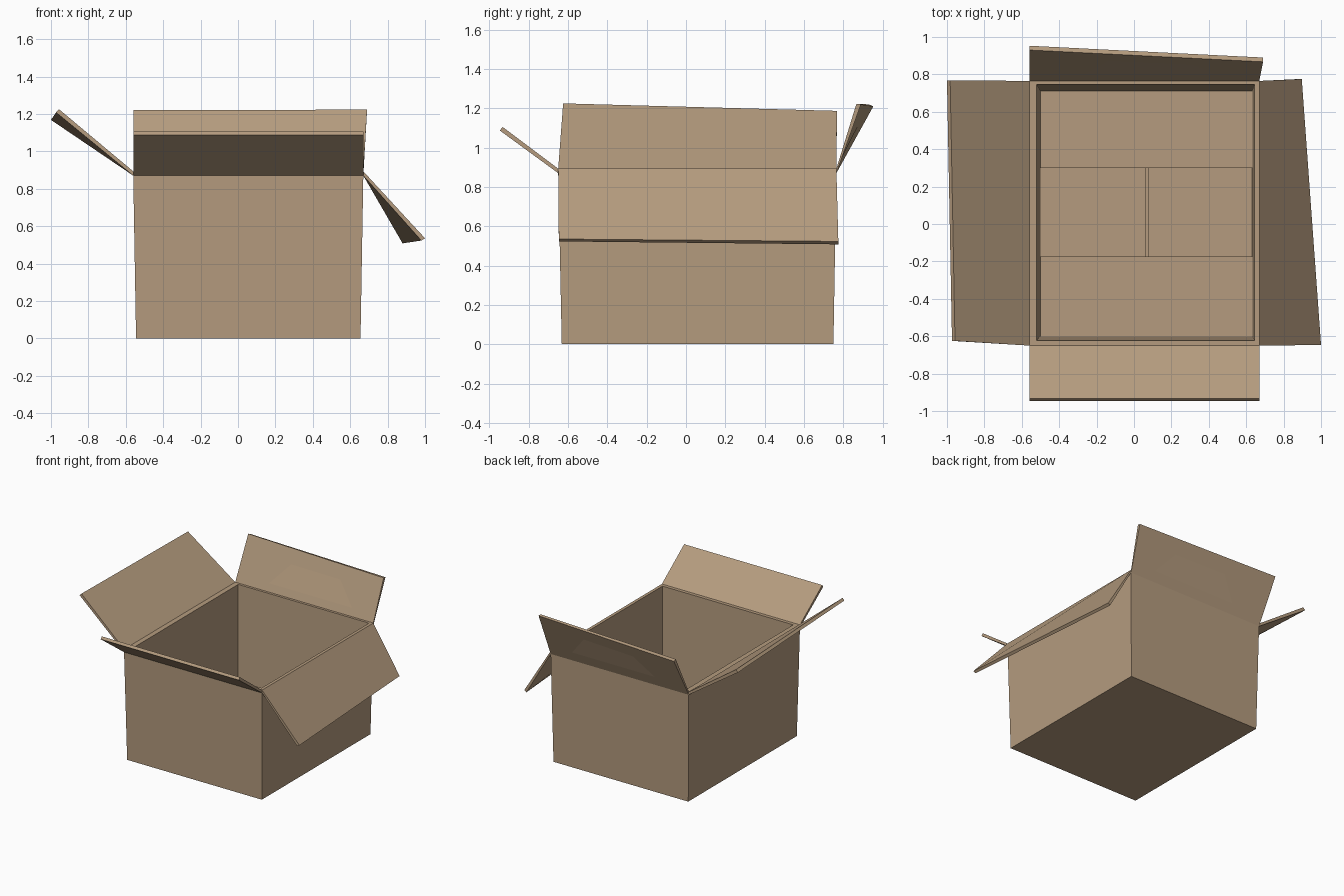
import bpy
import bmesh

if "Cube" in bpy.data.objects:
    bpy.data.objects.remove(bpy.data.objects["Cube"])

card = bpy.data.materials.new("brown cardboard")
card.diffuse_color = (0.46, 0.33, 0.21, 1)
card.use_nodes = True
card.node_tree.nodes["Principled BSDF"].inputs["Base Color"].default_value = card.diffuse_color


def loft(name, rings):
    """Closed solid through a list of four-point rings, capped at both ends."""
    bm = bmesh.new()
    loops = [[bm.verts.new(p) for p in ring] for ring in rings]
    for a, b in zip(loops, loops[1:]):
        for i in range(4):
            j = (i + 1) % 4
            bm.faces.new((a[i], a[j], b[j], b[i]))
    bm.faces.new(loops[0][::-1])
    bm.faces.new(loops[-1])
    bmesh.ops.recalc_face_normals(bm, faces=bm.faces)
    mesh = bpy.data.meshes.new(name)
    bm.to_mesh(mesh)
    bm.free()
    mesh.materials.append(card)
    obj = bpy.data.objects.new(name, mesh)
    bpy.context.collection.objects.link(obj)
    return obj


def rect(x0, x1, y0, y1, z):
    return [(x0, y0, z), (x1, y0, z), (x1, y1, z), (x0, y1, z)]


X0, X1, Y0, Y1 = -0.56, 0.67, -0.65, 0.765   # outline at the rim
HINGE, RIM, FLOOR = 0.87, 0.893, 0.03

# Hollow body: outside up, over the rim, down the inside to the floor
loft("box_body", [
    rect(-0.545, 0.655, -0.632, 0.75, 0),
    rect(X0, X1, Y0, Y1, HINGE),
    rect(X0, X1, Y0, Y1, RIM),
    rect(-0.52, 0.645, -0.622, 0.745, RIM),
    rect(-0.50, 0.632, -0.60, 0.71, FLOOR),
])

# Folded bottom flaps: two long ones meeting at a slit, two short ones on top
for name, x0, x1 in (("left", -0.50, 0.064), ("right", 0.076, 0.632)):
    loft("bottom_flap_" + name, [rect(x0, x1, -0.60, 0.71, FLOOR - 0.005),
                                 rect(x0, x1, -0.60, 0.71, FLOOR + 0.015)])
for name, y0, y1 in (("front", -0.602, -0.175), ("back", 0.30, 0.712)):
    loft("bottom_flap_" + name, [rect(-0.502, 0.634, y0, y1, FLOOR + 0.015),
                                 rect(-0.502, 0.634, y0, y1, FLOOR + 0.03)])


def top_flap(name, a, b, tip_a, tip_b):
    """Flap from hinge corners a, b to tips given as (underside, upper side)."""
    loft(name, [
        [(*a, HINGE), (*b, HINGE), (*b, RIM), (*a, RIM)],
        [tip_a[0], tip_b[0], tip_b[1], tip_a[1]],
    ])


# Open top flaps, each folded out at its own angle
top_flap("front_flap", (X0, Y0), (X1, Y0),
         [(-0.56, -0.947, 1.087), (-0.56, -0.933, 1.105)],
         [(0.67, -0.947, 1.087), (0.67, -0.933, 1.105)])
top_flap("back_flap", (X0, Y1), (X1, Y1),
         [(-0.56, 0.953, 1.21), (-0.56, 0.93, 1.22)],
         [(0.69, 0.89, 1.22), (0.69, 0.867, 1.223)])
top_flap("left_flap", (X0, Y0), (X0, Y1),
         [(-0.973, -0.625, 1.208), (-0.957, -0.625, 1.225)],
         [(-1.0, 0.768, 1.168), (-0.983, 0.768, 1.187)])
top_flap("right_flap", (X1, Y0), (X1, Y1),
         [(0.98, -0.647, 0.523), (1.0, -0.647, 0.535)],
         [(0.88, 0.775, 0.508), (0.897, 0.775, 0.523)])
